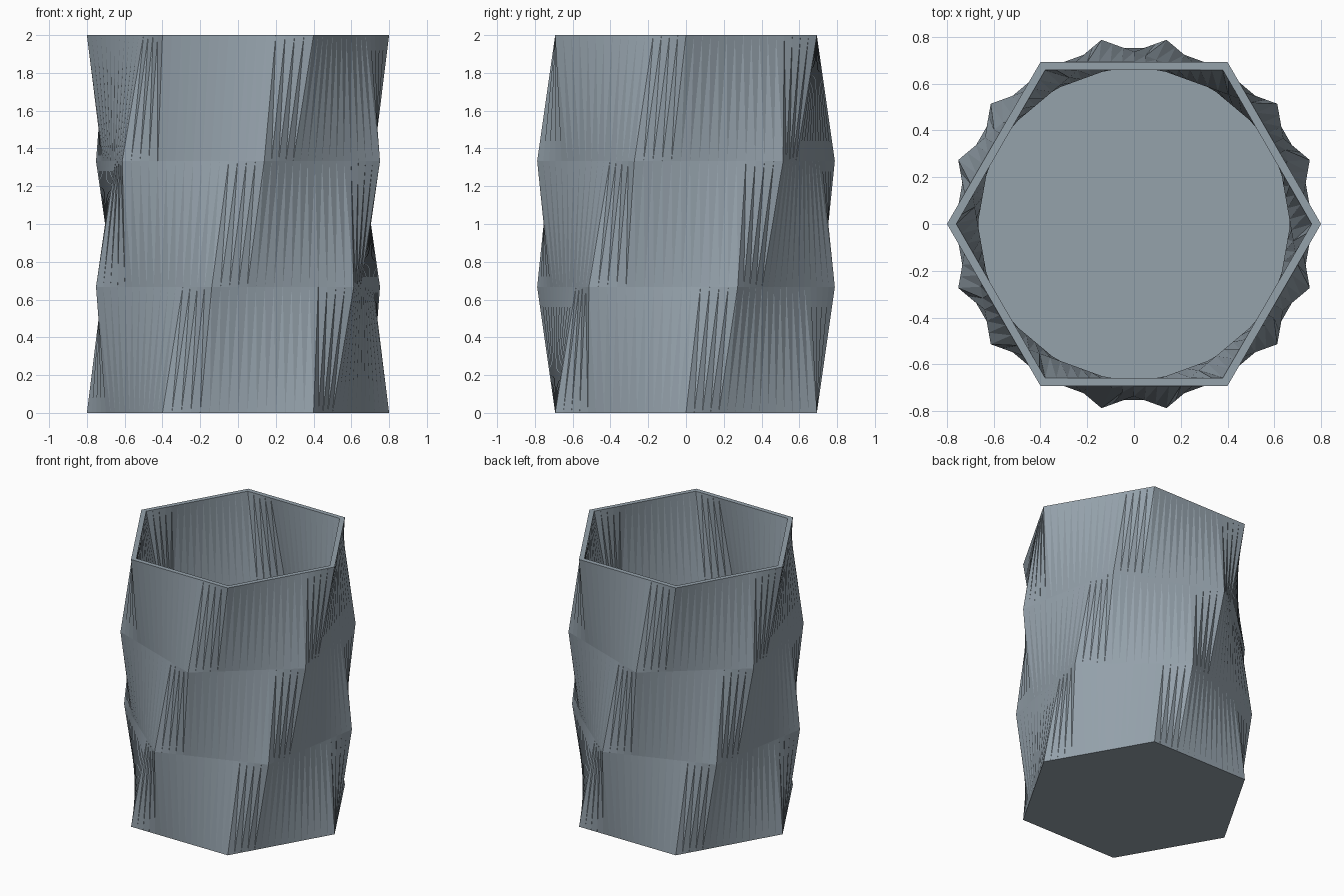
import bpy, bmesh, math
from mathutils import Vector

if "Cube" in bpy.data.objects:
    bpy.data.objects.remove(bpy.data.objects["Cube"])

SIDES, SEG, SHIFT = 6, 16, 4      # hexagon, divisions per side, twist offset
LEVELS, TWIST = 3, math.radians(60)
N = SIDES * SEG


def ring(bm, radius, z, turn):
    """Hexagon with evenly divided sides, turned about z."""
    corners = [Vector((radius * math.cos(turn + k * math.tau / SIDES),
                       radius * math.sin(turn + k * math.tau / SIDES), z))
               for k in range(SIDES)]
    return [bm.verts.new(corners[i // SEG].lerp(corners[(i // SEG + 1) % SIDES],
                                              (i % SEG) / SEG))
            for i in range(N)]


def twisted_wall(bm, radius, z0, z1, inward=False):
    """Stack of turned hexagons joined by slanting triangle strips."""
    rings = [ring(bm, radius, z0 + (z1 - z0) * j / LEVELS, TWIST * j / LEVELS)
             for j in range(LEVELS + 1)]
    for low, high in zip(rings, rings[1:]):
        for i in range(N):
            a, b = low[i], low[(i + 1) % N]
            c, d = high[(i + 1 - SHIFT) % N], high[(i - SHIFT) % N]
            for tri in ((a, b, d), (b, c, d)):
                bm.faces.new(tri[::-1] if inward else tri)
    return rings[0], rings[-1]


bm = bmesh.new()
# Outer wall and underside
out_low, out_top = twisted_wall(bm, 0.8, 0.0, 2.0)
bm.faces.new(out_low[::-1])
# Inner wall and floor
in_low, in_top = twisted_wall(bm, 0.76, 0.04, 2.0, inward=True)
bm.faces.new(in_low)
# Flat rim
for i in range(N):
    k = (i + 1) % N
    bm.faces.new((out_top[i], out_top[k], in_top[k], in_top[i]))

mesh = bpy.data.meshes.new("twisted_cup")
bm.to_mesh(mesh)
bm.free()
cup = bpy.data.objects.new("twisted_cup", mesh)
bpy.context.collection.objects.link(cup)

slate = bpy.data.materials.new("slate grey")
slate.diffuse_color = (0.30, 0.36, 0.41, 1)
slate.use_nodes = True
slate.node_tree.nodes["Principled BSDF"].inputs["Base Color"].default_value = slate.diffuse_color
mesh.materials.append(slate)
